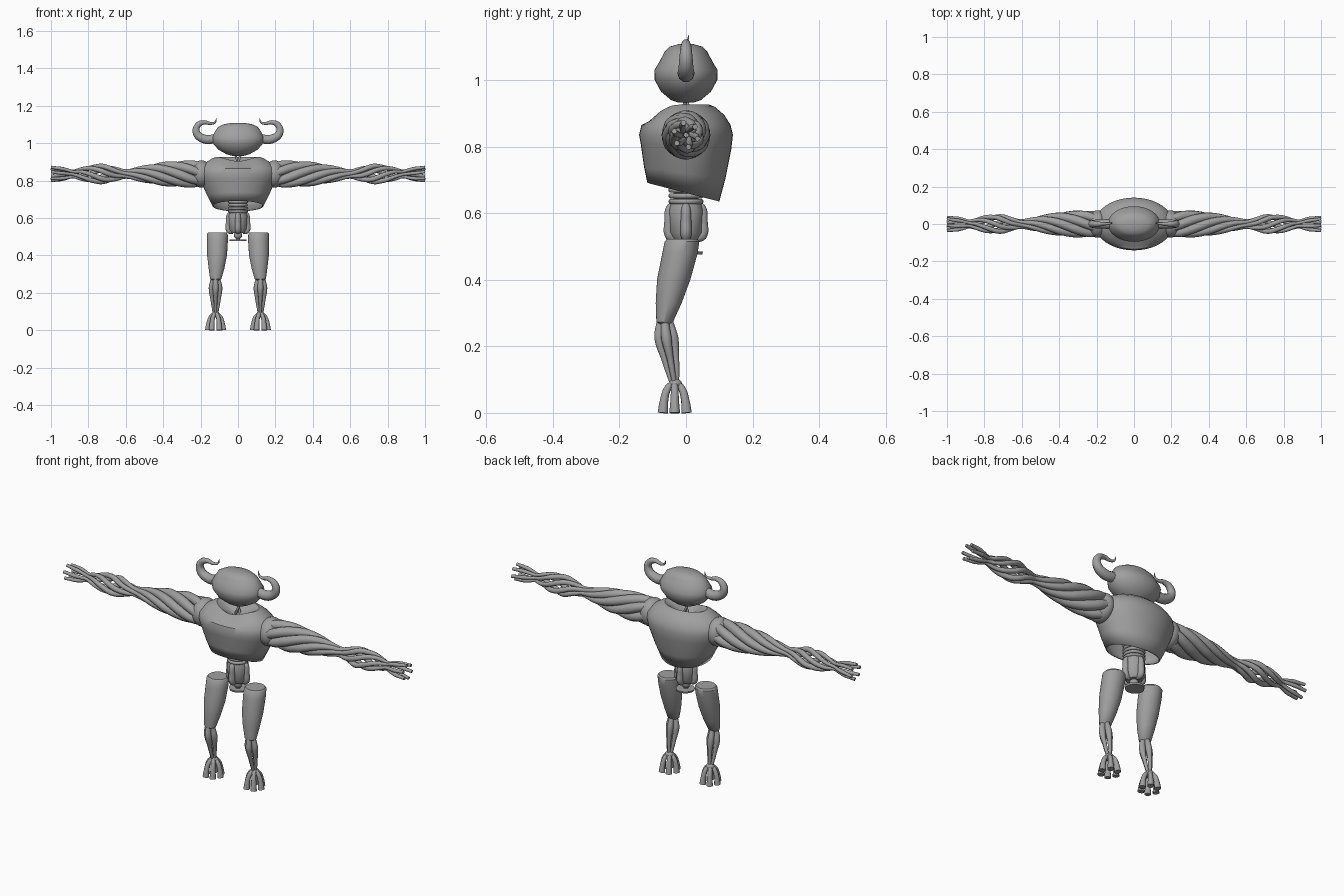
import bpy, bmesh
from math import sin, cos, pi, tau
from mathutils import Vector

if "Cube" in bpy.data.objects:
    bpy.data.objects.remove(bpy.data.objects["Cube"])

grey = bpy.data.materials.new("plain_grey")
grey.use_nodes = True
colour = (0.35, 0.35, 0.35, 1)
grey.diffuse_color = colour
grey.node_tree.nodes["Principled BSDF"].inputs["Base Color"].default_value = colour


def finish(ob, mirror=False, angle=0.7):
    """Material, smooth shading and the optional matching right side."""
    bpy.ops.object.select_all(action="DESELECT")
    ob.select_set(True)
    bpy.context.view_layer.objects.active = ob
    ob.data.materials.clear()
    ob.data.materials.append(grey)
    bpy.ops.object.shade_smooth_by_angle(angle=angle)
    if mirror:
        ob.modifiers.new("Mirror", "MIRROR").use_mirror_merge = False
    return ob


def loft(name, rings, mirror=False, caps=(True, True), sides=40, shift=None):
    """Stack of ellipses: (x, y, z, half width, half depth, rise to the back)."""
    bm = bmesh.new()
    loops = []
    for x, y, z, rx, ry, rise in rings:
        loop = []
        for i in range(sides):
            a = tau * i / sides
            p = Vector((x + rx * cos(a), y + ry * sin(a), z + rise * sin(a)))
            loop.append(bm.verts.new(shift(p, a) if shift else p))
        loops.append(loop)
    for low, high in zip(loops, loops[1:]):
        for i in range(sides):
            j = (i + 1) % sides
            bm.faces.new((low[i], low[j], high[j], high[i]))
    if caps[0]:
        bm.faces.new(loops[0][::-1])
    if caps[1]:
        bm.faces.new(loops[-1])
    mesh = bpy.data.meshes.new(name)
    bm.to_mesh(mesh)
    bm.free()
    ob = bpy.data.objects.new(name, mesh)
    bpy.context.collection.objects.link(ob)
    return finish(ob, mirror)


def tubes(name, strands, mirror=False, closed=False, steps=6):
    """Smooth tapering tubes through (x, y, z, radius) points."""
    curve = bpy.data.curves.new(name, "CURVE")
    curve.dimensions = "3D"
    curve.bevel_depth = 1
    curve.bevel_resolution = 3
    curve.resolution_u = steps
    curve.use_fill_caps = True
    for strand in strands:
        spline = curve.splines.new("BEZIER")
        spline.bezier_points.add(len(strand) - 1)
        spline.use_cyclic_u = closed
        for point, (x, y, z, r) in zip(spline.bezier_points, strand):
            point.co = (x, y, z)
            point.radius = r
            point.handle_left_type = point.handle_right_type = "AUTO"
    ob = bpy.data.objects.new(name, curve)
    bpy.context.collection.objects.link(ob)
    bpy.ops.object.select_all(action="DESELECT")
    ob.select_set(True)
    bpy.context.view_layer.objects.active = ob
    bpy.ops.object.convert(target="MESH")
    return finish(bpy.context.object, mirror)


def ball(name, centre, size, mirror=False):
    bpy.ops.mesh.primitive_uv_sphere_add(segments=24, ring_count=14, radius=1)
    ob = bpy.context.object
    ob.name = name
    for v in ob.data.vertices:
        v.co = Vector(centre) + v.co * Vector(size)
    return finish(ob, mirror)


def mix(stops, t):
    """Linear reading of a list of (position, value) stops."""
    for (a, u), (b, v) in zip(stops, stops[1:]):
        if t <= b:
            return u + (v - u) * (t - a) / (b - a)
    return stops[-1][1]


# Head and horns
loft("head", [(0, 0, 0.932, 0.03, 0.022, 0), (0, 0, 0.94, 0.06, 0.045, 0),
              (0, 0, 0.965, 0.105, 0.075, 0), (0, 0, 1.0, 0.135, 0.094, 0),
              (0, 0, 1.03, 0.14, 0.095, 0), (0, 0, 1.055, 0.127, 0.08, 0),
              (0, 0, 1.085, 0.108, 0.064, 0), (0, 0, 1.1, 0.08, 0.05, 0),
              (0, 0, 1.108, 0.035, 0.022, 0)])
tubes("horns", [[(0.11, 0, 1.025, 0.026), (0.18, 0, 1.022, 0.025),
                 (0.222, 0, 1.055, 0.021), (0.215, 0, 1.095, 0.017),
                 (0.18, 0, 1.111, 0.012), (0.145, 0.002, 1.105, 0.008),
                 (0.122, 0.005, 1.112, 0.005), (0.115, 0.008, 1.135, 0.001)]], True)

# Crossed neck cords
tubes("neck", [[(s * 0.018, 0, 0.86, 0.006), (0, 0.008 * s, 0.9, 0.006),
                (-s * 0.018, 0, 0.945, 0.006)] for s in (-1, 1)])


# Hollow torso with a slanted hem and a notched collar
def collar(p, a):
    if p.z > 0.87:
        p.z -= 0.022 * max(0, -sin(a)) ** 4
    return p


torso = loft("torso", [(0, -0.008, 0.663, 0.135, 0.108, -0.028),
                       (0, -0.004, 0.72, 0.165, 0.122, -0.018),
                       (0, 0, 0.8, 0.2, 0.136, -0.008), (0, 0, 0.835, 0.21, 0.141, 0),
                       (0, 0, 0.865, 0.205, 0.134, 0), (0, 0, 0.895, 0.175, 0.115, 0),
                       (0, 0, 0.92, 0.135, 0.086, 0), (0, 0, 0.926, 0.115, 0.07, 0),
                       (0, 0, 0.915, 0.09, 0.055, 0), (0, 0, 0.885, 0.03, 0.02, 0)],
             caps=(False, True), shift=collar)
shell = torso.modifiers.new("Thickness", "SOLIDIFY")
shell.thickness = 0.006

# Waist rings around a spine
loft("spine", [(0, 0, z, 0.038, 0.038, 0) for z in (0.6, 0.84)])
for n in range(5):
    z = 0.635 + n * 0.017
    tubes("waist_ring", [[(0.045 * cos(a), 0.045 * sin(a), z, 0.008)
                          for a in (0, pi / 2, pi, 3 * pi / 2)]], closed=True)

# Pelvis: core, upright lobes and a small base plate
loft("pelvis_core", [(0, 0, 0.52, 0.035, 0.035, 0), (0, 0, 0.54, 0.048, 0.048, 0),
                     (0, 0, 0.61, 0.052, 0.052, 0), (0, 0, 0.632, 0.045, 0.045, 0)])
for k in range(4):
    dx, dy = round(cos(k * pi / 2)), round(sin(k * pi / 2))
    tubes("pelvis_lobe", [[(dx * r, dy * r, z, w) for r, z, w in
                           ((0.025, 0.522, 0.01), (0.047, 0.532, 0.016), (0.05, 0.575, 0.016),
                            (0.047, 0.615, 0.014), (0.035, 0.628, 0.008))]])
ball("pelvis_ball", (0, 0, 0.508), (0.022, 0.022, 0.022))
loft("base_plate", [(0, 0.005, 0.476, 0.044, 0.044, 0), (0, 0.005, 0.485, 0.046, 0.046, 0)])
loft("base_stem", [(0, 0, 0.483, 0.012, 0.012, 0), (0, 0, 0.51, 0.012, 0.012, 0)])

# Thighs
loft("thighs", [(0.12, -0.064, 0.265, 0.02, 0.015, 0), (0.119, -0.064, 0.273, 0.03, 0.025, 0),
                (0.115, -0.052, 0.33, 0.042, 0.039, 0), (0.112, -0.037, 0.4, 0.053, 0.05, 0),
                (0.11, -0.018, 0.48, 0.056, 0.053, 0), (0.11, -0.012, 0.515, 0.055, 0.052, 0),
                (0.11, -0.011, 0.523, 0.048, 0.046, 0)], True)

# Shins: four muscle cords drawn together at the ankle
tubes("shin_cords", [[(0.12 + w * cos(a), y + w * sin(a), z, r) for w, y, z, r in
                      ((0.012, -0.064, 0.28, 0.012), (0.021, -0.059, 0.225, 0.016),
                       (0.017, -0.047, 0.16, 0.01), (0.008, -0.035, 0.09, 0.007))]
                     for a in (0, pi / 2, pi, 3 * pi / 2)], True)
ball("ankles", (0.12, -0.032, 0.085), (0.022, 0.021, 0.018), True)

# Feet: six toes that flare to the ground
tubes("toes", [[(0.12 + w * cos(a), -0.034 + w * sin(a), z, r) for w, z, r in
                ((0.008, 0.088, 0.01), (0.025, 0.072, 0.011),
                 (0.037, 0.035, 0.013), (0.041, 0, 0.016))]
               for a in (k * tau / 6 for k in range(6))], True)

# Arms: six cords twisted together, opening into fingers
spread = [(0.19, 0.046), (0.25, 0.05), (0.4, 0.042), (0.5, 0.03), (0.6, 0.014),
          (0.66, 0.028), (0.72, 0.043), (0.8, 0.035), (0.88, 0.016), (0.94, 0.03), (1, 0.037)]
girth = [(0.19, 0.022), (0.3, 0.026), (0.42, 0.022), (0.6, 0.01), (0.7, 0.014),
         (0.78, 0.013), (0.88, 0.008), (0.94, 0.01), (1, 0.008)]
twist = [(0.19, 0), (0.6, 3.3), (0.9, 6.3), (1, 6.6)]
cords = []
for k in range(6):
    cord = []
    for n in range(28):
        x = 0.19 + 0.81 * n / 27
        a = k * tau / 6 - mix(twist, x)
        w = mix(spread, x)
        cord.append((x, w * cos(a), 0.835 + w * sin(a), mix(girth, x)))
    cords.append(cord)
tubes("arm_cords", cords, True, steps=3)
ball("shoulders", (0.195, 0, 0.835), (0.055, 0.073, 0.073), True)
